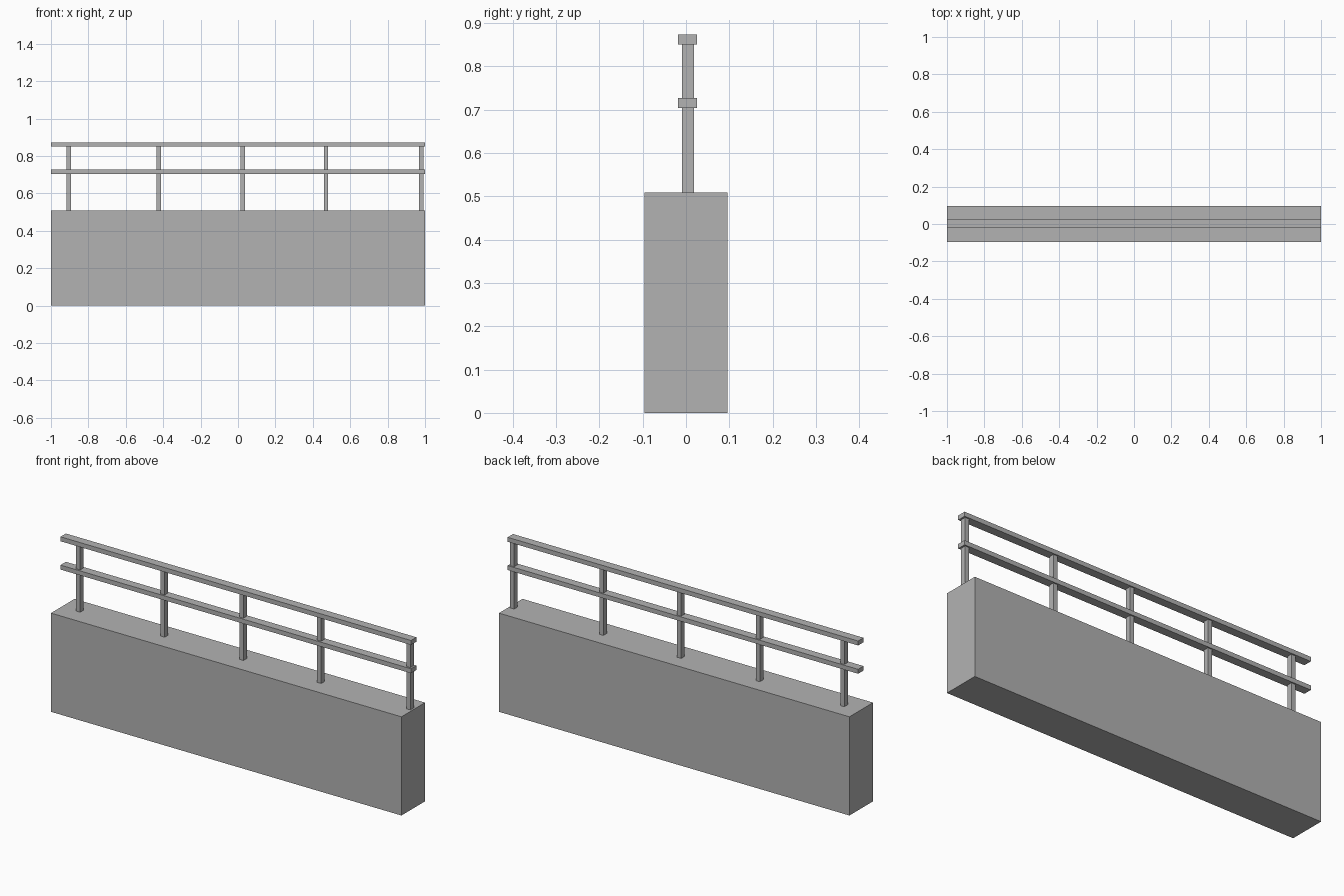
import bpy
import bmesh
from mathutils import Matrix, Vector

old = bpy.data.objects.get("Cube")
if old:
    bpy.data.objects.remove(old, do_unlink=True)

# Single plain grey
GREY = (0.448, 0.448, 0.448, 1.0)
grey = bpy.data.materials.new("plain_grey")
grey.diffuse_color = GREY
grey.use_nodes = True
for node in grey.node_tree.nodes:
    if node.type == 'BSDF_PRINCIPLED':
        node.inputs["Base Color"].default_value = GREY


def box(name, low, high):
    """Flat-shaded box between two opposite corners."""
    low, high = Vector(low), Vector(high)
    bm = bmesh.new()
    size = Matrix.Diagonal((high - low).to_4d())
    bmesh.ops.create_cube(bm, size=1.0, matrix=size)
    mesh = bpy.data.meshes.new(name)
    bm.to_mesh(mesh)
    bm.free()
    mesh.materials.append(grey)
    obj = bpy.data.objects.new(name, mesh)
    obj.location = (low + high) / 2
    bpy.context.collection.objects.link(obj)
    return obj


WALL_TOP = 0.509
WALL_HALF = 0.096
RAIL_Y = (-0.0185, 0.0255)
POST_Y = (-0.0095, 0.0185)
POST_HALF = 0.0115

# Solid parapet wall
box("wall", (-1, -WALL_HALF, 0), (1, WALL_HALF, WALL_TOP))

# Two full-length rails
for name, bottom, top in (("middle_rail", 0.704, 0.727), ("top_rail", 0.850, 0.873)):
    box(name, (-1, RAIL_Y[0], bottom), (1, RAIL_Y[1], top))

# Unevenly spaced posts, from the wall to the top rail
for i, x in enumerate((-0.905, -0.423, 0.026, 0.470, 0.979), 1):
    box(f"post_{i}", (x - POST_HALF, POST_Y[0], WALL_TOP),
        (x + POST_HALF, POST_Y[1], 0.850))
